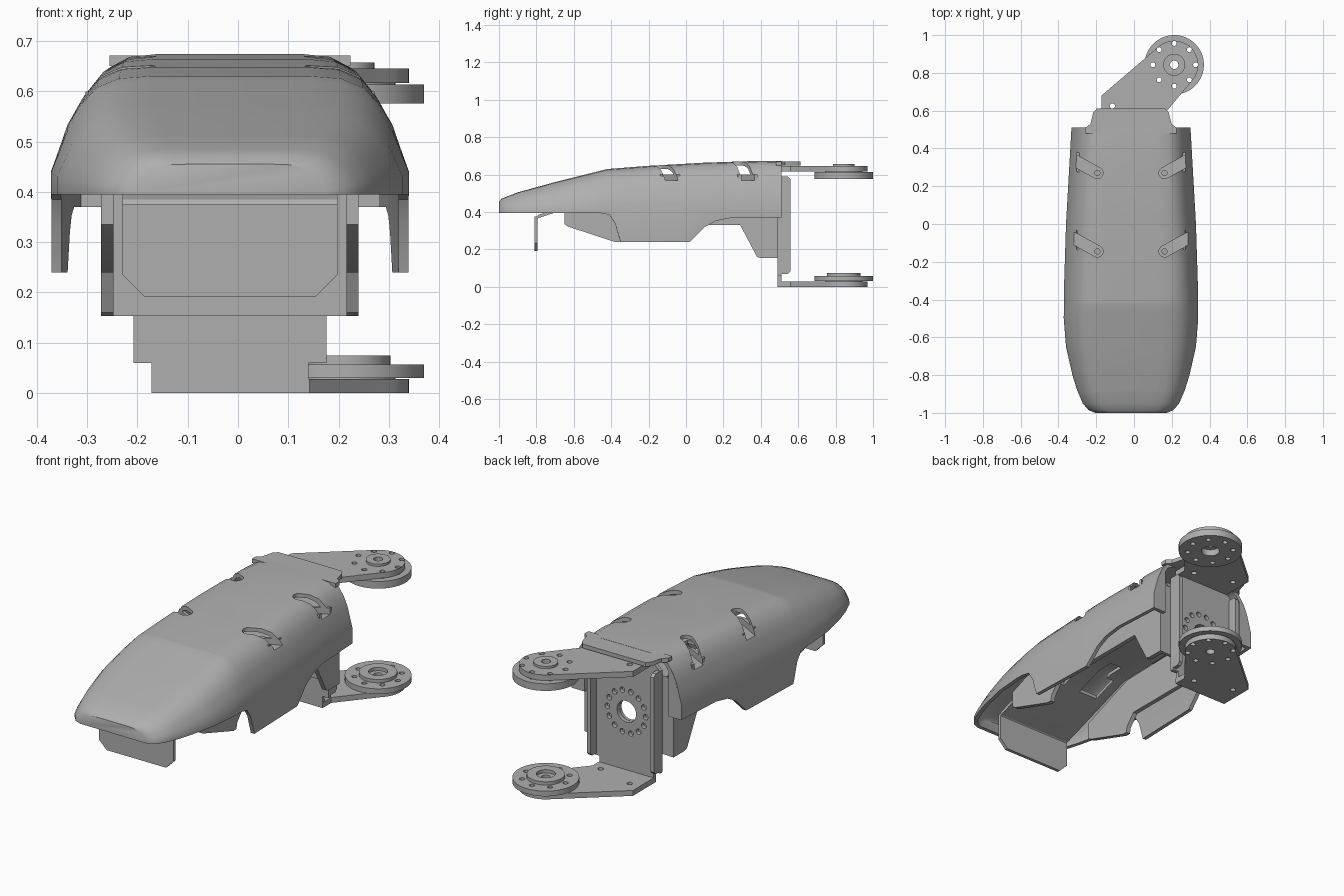
import bpy, bmesh, math
from mathutils import Vector

CX = -0.016                      # symmetry plane of cover and frame
HUB = (0.213, 0.843)             # pivot of the two discs

cube = bpy.data.objects.get("Cube")
if cube:
    bpy.data.objects.remove(cube, do_unlink=True)

mat = bpy.data.materials.new("plain grey")
mat.use_nodes = True
grey = (0.43, 0.43, 0.43, 1)
mat.diffuse_color = grey
mat.node_tree.nodes["Principled BSDF"].inputs["Base Color"].default_value = grey


def make(name, bm):
    mesh = bpy.data.meshes.new(name)
    bm.to_mesh(mesh)
    bm.free()
    obj = bpy.data.objects.new(name, mesh)
    bpy.context.collection.objects.link(obj)
    mesh.materials.append(mat)
    return obj


def prism(name, pts, lo, hi, axis="z"):
    """Extrude a 2D outline between lo and hi along an axis."""
    place = {"x": lambda a, b, c: (c, a, b),
             "y": lambda a, b, c: (a, c, b),
             "z": lambda a, b, c: (a, b, c)}[axis]
    bm = bmesh.new()
    base = bm.faces.new([bm.verts.new(place(a, b, lo)) for a, b in pts])
    ext = bmesh.ops.extrude_face_region(bm, geom=[base])
    move = Vector(place(0, 0, hi - lo))
    verts = [g for g in ext["geom"] if isinstance(g, bmesh.types.BMVert)]
    bmesh.ops.translate(bm, verts=verts, vec=move)
    bmesh.ops.recalc_face_normals(bm, faces=bm.faces)
    return make(name, bm)


def arc(c, r, start=0, end=360, n=32):
    full = end - start == 360
    steps = [start + (end - start) * i / (n if full else n - 1) for i in range(n)]
    return [(c[0] + r * math.cos(math.radians(a)),
             c[1] + r * math.sin(math.radians(a))) for a in steps]


def ring(c, r, count):
    return arc(c, r, n=count)


def cut(obj, cutters):
    for c in cutters:
        c.hide_render = True
        mod = obj.modifiers.new("cut", "BOOLEAN")
        mod.operation, mod.solver, mod.object = "DIFFERENCE", "EXACT", c


def finish(objs, cutters=()):
    """Apply modifiers, drop the cutters and shade."""
    bpy.context.view_layer.update()
    deps = bpy.context.evaluated_depsgraph_get()
    baked = [bpy.data.meshes.new_from_object(o.evaluated_get(deps)) for o in objs]
    for o, mesh in zip(objs, baked):
        o.modifiers.clear()
        o.data = mesh
    for c in cutters:
        bpy.data.objects.remove(c, do_unlink=True)
    for o in objs:
        bpy.ops.object.select_all(action="DESELECT")
        o.select_set(True)
        bpy.context.view_layer.objects.active = o
        bpy.ops.object.shade_smooth_by_angle(angle=math.radians(32))


def lerp(keys, y):
    for (a, u), (b, v) in zip(keys, keys[1:]):
        if y <= b:
            return u + (v - u) * max(0, (y - a) / (b - a))
    return keys[-1][1]


def both(pts, side):
    return [(CX + side * a, b) for a, b in pts]


# Cover shell: half width, crown height and lower edge along its length
WIDTH = [(-1, .19), (-.985, .225), (-.95, .255), (-.88, .285), (-.8, .31),
         (-.65, .344), (-.5, .356), (-.35, .355), (0, .344), (.51, .315)]
CROWN = [(-1, .455), (-.985, .472), (-.9, .505), (-.7, .56), (-.42, .63),
         (-.2, .647), (.1, .664), (.4, .674), (.51, .672)]
EDGE = [(-.46, .395), (-.41, .385), (-.38, .34), (-.35, .24), (.02, .24),
        (.06, .28), (.1, .32), (.16, .353), (.25, .37)]
ARCH = [(1, 0), (.955, .23), (.91, .47), (.843, .68), (.745, .88), (.62, .975), (.45, 1)]
stations = sorted({y for keys in (WIDTH, CROWN, EDGE) for y, _ in keys})
bm = bmesh.new()
rows = []
for y in stations:
    w, top, low = lerp(WIDTH, y), lerp(CROWN, y), lerp(EDGE, y)
    shoulder = .395 + (top - .395) * .2
    half = [(w, low)] + [(w * a, shoulder + (top - shoulder) * b) for a, b in ARCH]
    section = [(-a, b) for a, b in half] + half[::-1]
    rows.append([bm.verts.new((CX + a, y, b)) for a, b in section])
for r, s in zip(rows, rows[1:]):
    for j in range(len(r) - 1):
        bm.faces.new((r[j], r[j + 1], s[j + 1], s[j]))
bm.faces.new(rows[0][::-1])
cover = make("cover_shell", bm)
shell = cover.modifiers.new("thickness", "SOLIDIFY")
shell.thickness, shell.offset = .02, -1

# Angled screw slots in the cover, each with a pad under it
pads, cutters = [], []
for side in (-1, 1):
    for y in (-.145, .27):
        def capsule(r, length):
            a = math.radians(29)
            end = (.178 + length * math.cos(a), y + length * math.sin(a))
            nose = arc((.178, y), r, 29 + 90, 29 + 270, 14)
            tail = [(end[0], end[1] + s * r / math.cos(a)) for s in (-1, 1)]
            return both(nose + tail, side)
        slot = prism("slot_cutter", capsule(.03, .25), .568, .8)
        hole = prism("screw_cutter", both(arc((.178, y), .014), side), .5, .7)
        pad = prism("slot_pad", capsule(.045, .125), .55, .6)
        cut(cover, [slot])
        cut(pad, [slot, hole])
        pads.append(pad)
        cutters += [slot, hole]
finish([cover] + pads, cutters)

# Rear lip and rear corner walls of the cover
lip = [(.24, .48), (.24, .51), (.215, .53), (.2, .59), (.18, .612)]
parts = [prism("cover_rear_lip", both(lip, 1) + both(lip, -1)[::-1], .65, .671)]
corner = [(.24, .37), (.313, .37), (.313, .45), (.3, .5), (.264, .6), (.24, .63)]
for side in (-1, 1):
    parts.append(prism("cover_rear_wall", both(corner, side), .49, .51, "y"))

# Inner frame: bent spine, front flap, side flanges, rear wall
upper = [(-.81, .36), (-.79, .385), (-.7, .415), (-.35, .54), (.49, .56)]
spine = prism("frame_spine", upper + [(y, z - .018) for y, z in upper[::-1]],
              CX - .214, CX + .214, "x")
flap = [(.214, .375), (.214, .235), (.17, .191)]
parts.append(prism("front_flap", both(flap, 1) + both(flap, -1)[::-1], -.81, -.793, "y"))
windows = []
stepped = [(.05, 0), (.16, 0), (.16, .13), (.12, .13), (.12, .24), (.05, .24)]
for side in (-1, 1):
    for y in (-.5, .08):
        outline = both([(a, b + y) for a, b in stepped], side)
        windows.append(prism("window_cutter", outline, .35, .64))
cut(spine, windows)
finish([spine], windows)
flange = [(-.65, .42), (-.65, .335), (-.63, .322), (-.38, .24), (-.355, .24), (-.35, .27),
          (-.3, .33), (.29, .33), (.38, .16), (.4, .153), (.49, .153), (.49, .555), (-.35, .535)]
for side in (-1, 1):
    a, b = sorted((CX + side * .232, CX + side * .256))
    parts.append(prism("frame_side_flange", flange, a, b, "x"))
wall = prism("frame_rear_wall", both([(-.25, .153), (.25, .153), (.25, .555), (-.25, .555)], 1),
             .472, .488, "y")

# Upright bracket plate with bore and bolt circle
half = [(.156, .012), (.156, .06), (.192, .06), (.192, .59), (.156, .62), (.156, .64)]
upright = prism("bracket_upright", both(half, 1) + both(half, -1)[::-1], .49, .51, "y")
centre = (CX, .33)
bores = [prism("bore_cutter", arc(centre, .055), .4, .6, "y")]
bores += [prism("bolt_cutter", arc(p, .014, n=16), .485, .6, "y") for p in ring(centre, .11, 14)]
cut(upright, bores)
cut(wall, bores[:1])
finish([upright, wall], bores)
rib = [(.495, .07), (.545, .07), (.56, .085), (.56, .575), (.545, .59), (.495, .59)]
for side in (-1, 1):
    a, b = sorted((CX + side * .172, CX + side * .192))
    parts.append(prism("bracket_rib", rib, a, b, "x"))

# Arms with rounded ends, discs and hubs around the pivot
arm_outline = [(-.172, .49), (.142, .49), (.142, .56)] + arc(HUB, .127, -45, 135, 24) + [(-.172, .68)]
layers = {"lower_arm": (arm_outline, 0, .028), "upper_arm": (arm_outline, .616, .645),
          "lower_disc": (arc(HUB, .157, n=64), .03, .057),
          "upper_disc": (arc(HUB, .157, n=64), .576, .613),
          "lower_collar": (arc(HUB, .09, n=48), .056, .074),
          "upper_core": (arc(HUB, .1, n=48), .61, .618),
          "lower_core": (arc(HUB, .1, n=48), .026, .032),
          "upper_hub": (arc(HUB, .058, n=48), .644, .657)}
stack = [prism(n, *spec) for n, spec in layers.items()]
drills = [prism("bolt_cutter", arc(p, .013, n=16), -1, 2) for p in ring(HUB, .113, 8)]
drills += [prism("pin_cutter", arc(p, .014, n=16), -1, 2) for p in ((-.115, .625), (.09, .57))]
small = prism("hub_cutter", arc(HUB, .022), -1, 2)
wide = prism("collar_cutter", arc(HUB, .045), -1, 2)
for o in stack:
    if o.name.endswith(("arm", "disc")):
        cut(o, drills)
    cut(o, [wide if o.name in ("lower_collar", "upper_disc") else small])
finish(stack, drills + [small, wide])
finish(parts)
